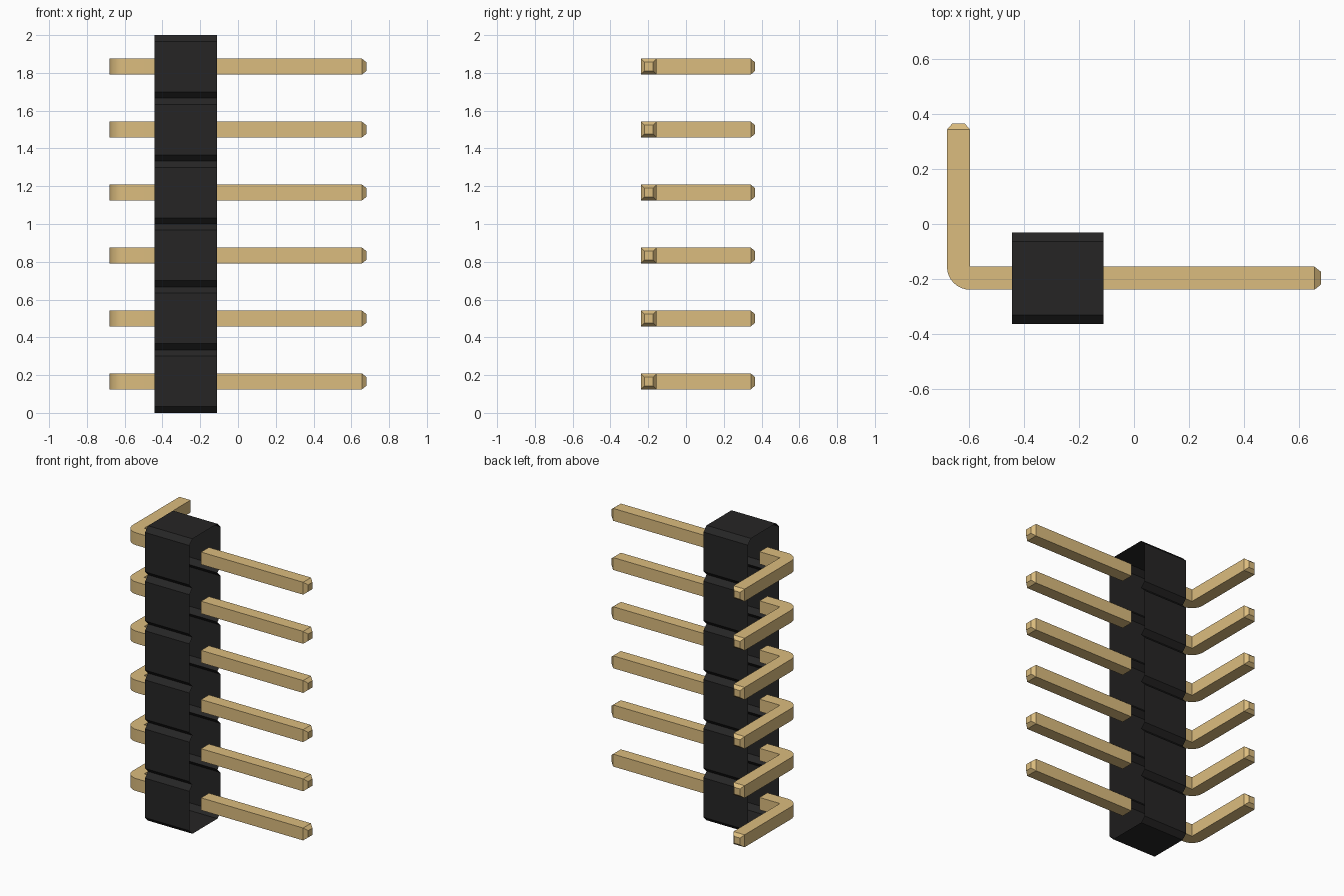
import bpy, bmesh, math

cube = bpy.data.objects.get("Cube")
if cube:
    bpy.data.objects.remove(cube, do_unlink=True)

COUNT, PITCH = 6, 1 / 3
BODY_X = (-0.443, -0.11)      # body extent across
PIN_Y = -0.197                # centre line of body and pins
HALF = 0.042                  # half thickness of a pin
TIP = 0.023                   # half thickness at a pin's tip
CHAMFER = 0.033


def material(name, rgb):
    m = bpy.data.materials.new(name)
    m.use_nodes = True
    m.diffuse_color = (*rgb, 1)
    m.node_tree.nodes["Principled BSDF"].inputs["Base Color"].default_value = (*rgb, 1)
    return m


black = material("black plastic", (0.0192, 0.0185, 0.0185))
gold = material("gold metal", (0.709, 0.504, 0.210))


def finish(bm, name, mat):
    bmesh.ops.remove_doubles(bm, verts=bm.verts, dist=1e-5)
    bmesh.ops.recalc_face_normals(bm, faces=bm.faces)
    mesh = bpy.data.meshes.new(name)
    bm.to_mesh(mesh)
    bm.free()
    mesh.materials.append(mat)
    return mesh


def place(name, mesh, z=0):
    ob = bpy.data.objects.new(name, mesh)
    ob.location.z = z
    bpy.context.collection.objects.link(ob)
    return ob


def pin_mesh(name, sections):
    """Sweep a four-sided pin; each section is (point a, point b, half height)."""
    bm = bmesh.new()
    rings = [[bm.verts.new((*p, z)) for p, z in ((a, -h), (b, -h), (b, h), (a, h))]
             for a, b, h in sections]
    for r, s in zip(rings, rings[1:]):
        for i in range(4):
            j = (i + 1) % 4
            # the pivot side of the elbow has no width
            corners = []
            for v in (r[i], r[j], s[j], s[i]):
                if all((v.co - c.co).length > 1e-6 for c in corners):
                    corners.append(v)
            if len(corners) > 2:
                bm.faces.new(corners)
    bm.faces.new(rings[-1])   # tip; the end at the body stays open
    return finish(bm, name, gold)


# Body: notched outline run across x as a sleeve with open ends
half_w = PITCH / 2
side = []
for k in range(COUNT):
    z = k * PITCH
    side += [(half_w - CHAMFER, z), (half_w, z + CHAMFER), (half_w, z + PITCH - CHAMFER)]
side.append((half_w - CHAMFER, COUNT * PITCH))
outline = side + [(-y, z) for y, z in reversed(side)]

bm = bmesh.new()
loops = [[bm.verts.new((x, PIN_Y + y, z)) for y, z in outline] for x in BODY_X]
for i in range(len(outline)):
    j = (i + 1) % len(outline)
    bm.faces.new((loops[0][i], loops[0][j], loops[1][j], loops[1][i]))
place("body", finish(bm, "body", black))

# Straight pin with a tapered tip
straight = pin_mesh("straight_pin", [
    ((x, PIN_Y - h), (x, PIN_Y + h), h)
    for x, h in ((BODY_X[1], HALF), (0.656, HALF), (0.68, TIP))])

# Bent pin: stub, rounded elbow about its sharp inner corner, then rearward leg
left = -0.68
pivot = (left + 2 * HALF, PIN_Y + HALF)
bent_sections = [((BODY_X[0], pivot[1]), (BODY_X[0], PIN_Y - HALF), HALF)]
for k in range(9):
    a = math.radians(270 - 90 * k / 8)
    outer = (pivot[0] + 2 * HALF * math.cos(a), pivot[1] + 2 * HALF * math.sin(a))
    bent_sections.append((pivot, outer, HALF))
for y, h in ((0.343, HALF), (0.365, TIP)):
    bent_sections.append(((left + HALF + h, y), (left + HALF - h, y), h))
bent = pin_mesh("bent_pin", bent_sections)

# One pair of pins in each segment
bpy.ops.object.select_all(action='DESELECT')
for k in range(COUNT):
    z = (k + 0.5) * PITCH
    place(f"straight_pin_{k + 1}", straight, z)
    ob = place(f"bent_pin_{k + 1}", bent, z)
    if k == 0:
        ob.select_set(True)
        bpy.context.view_layer.objects.active = ob
        bpy.ops.object.shade_smooth_by_angle(angle=math.radians(30))
